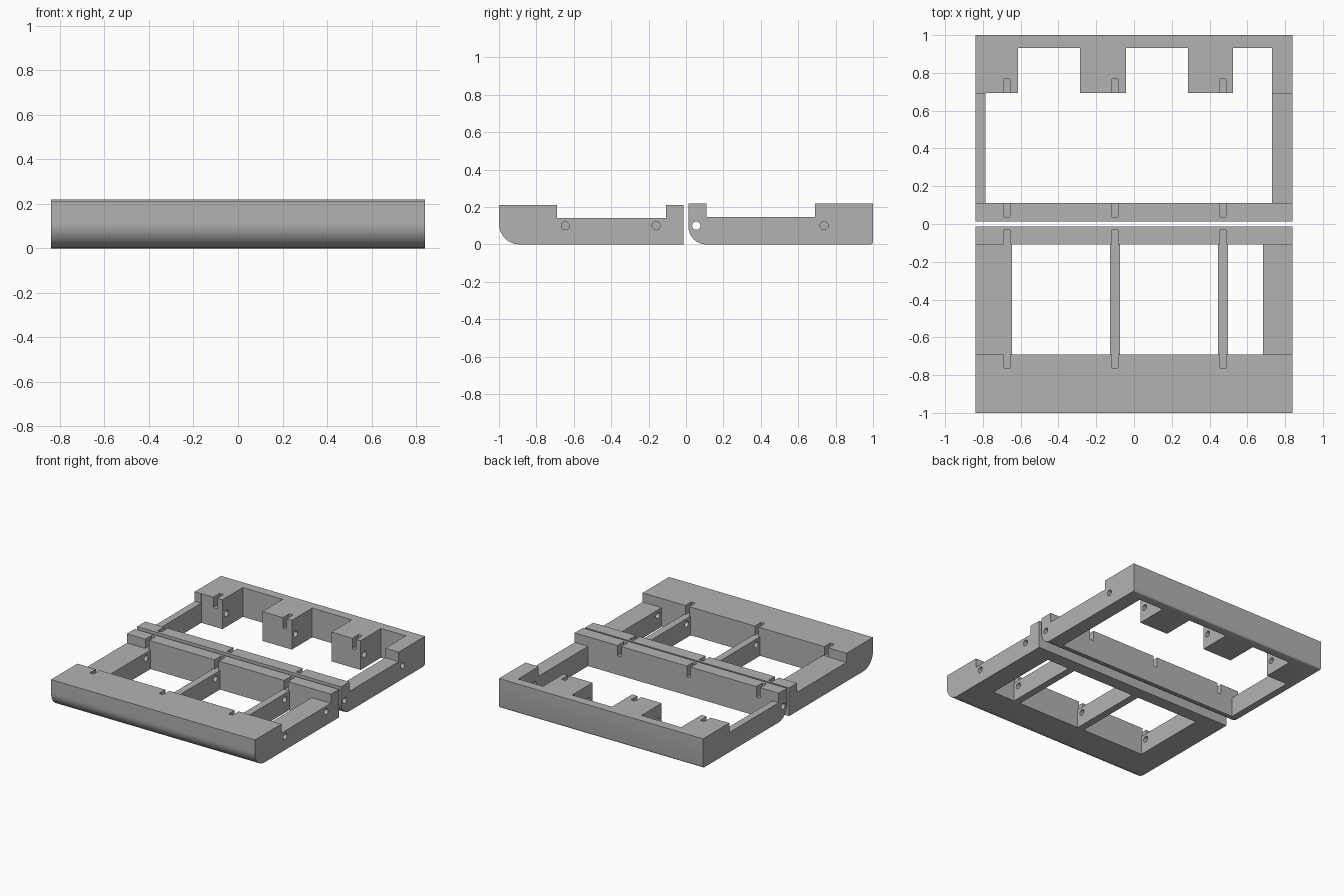
import bpy, bmesh, math

if "Cube" in bpy.data.objects:
    bpy.data.objects.remove(bpy.data.objects["Cube"])

grey = bpy.data.materials.new("plain grey")
grey.diffuse_color = (0.45, 0.45, 0.45, 1)
grey.use_nodes = True
grey.node_tree.nodes["Principled BSDF"].inputs["Base Color"].default_value = grey.diffuse_color

HALF = 0.84                      # half width of both frames
SLOTS = (-0.672, -0.10, 0.472)   # x centres of the rail slots


def new_object(name, bm):
    bmesh.ops.recalc_face_normals(bm, faces=bm.faces)
    mesh = bpy.data.meshes.new(name)
    bm.to_mesh(mesh)
    bm.free()
    ob = bpy.data.objects.new(name, mesh)
    bpy.context.collection.objects.link(ob)
    return ob


def arc(cy, cz, r, a0, a1, n=12):
    """Points of a rounded corner in the side profile."""
    return [(cy + r * math.cos(math.radians(a0 + (a1 - a0) * i / n)),
             cz + r * math.sin(math.radians(a0 + (a1 - a0) * i / n))) for i in range(n + 1)]


def extrude_x(name, profile, x0, x1):
    bm = bmesh.new()
    face = bm.faces.new([bm.verts.new((x0, y, z)) for y, z in profile])
    geom = bmesh.ops.extrude_face_region(bm, geom=[face])["geom"]
    bmesh.ops.translate(bm, vec=(x1 - x0, 0, 0),
                        verts=[v for v in geom if isinstance(v, bmesh.types.BMVert)])
    return new_object(name, bm)


def box(x0, x1, y0, y1, z0=-0.1, z1=0.4):
    return extrude_x("cutter", [(y0, z0), (y1, z0), (y1, z1), (y0, z1)], x0, x1)


def rod(y, z, r, x0, x1):
    return extrude_x("cutter", arc(y, z, r, 0, 345, 23), x0, x1)


def cut(ob, cutters):
    for c in cutters:
        mod = ob.modifiers.new("cut", 'BOOLEAN')
        mod.operation, mod.solver, mod.object = 'DIFFERENCE', 'EXACT', c
        bpy.context.view_layer.objects.active = ob
        bpy.ops.object.modifier_apply(modifier=mod.name)
        bpy.data.objects.remove(c)


def finish(ob):
    ob.data.materials.clear()
    ob.data.materials.append(grey)
    bpy.ops.object.select_all(action='DESELECT')
    ob.select_set(True)
    bpy.context.view_layer.objects.active = ob
    bpy.ops.object.shade_smooth_by_angle(angle=math.radians(30))


# Front frame: stepped side profile with a large rounded lower edge
front = extrude_x("front_frame", arc(-0.89, 0.11, 0.11, 180, 270) + [
    (-0.013, 0), (-0.013, 0.21), (-0.108, 0.21), (-0.108, 0.142),
    (-0.69, 0.142), (-0.69, 0.21), (-1.0, 0.21)], -HALF, HALF)
# three openings, leaving two thin dividers
cut(front, [box(a, b, -0.69, -0.108) for a, b in
            ((-0.645, -0.127), (-0.073, 0.445), (0.498, 0.683))])
# slots in both rails
cut(front, [box(x - 0.016, x + 0.016, a, b, 0.1425)
            for x in SLOTS for a, b in ((-0.762, -0.68), (-0.12, -0.033))])
# rod holes, blind at the left wall
cut(front, [rod(y, 0.1, 0.022, -0.75, 1) for y in (-0.645, -0.16)])
finish(front)

# Back frame: stepped side profile, rounded towards the gap
back = extrude_x("back_frame", arc(0.108, 0.095, 0.095, 180, 270) +
                 arc(0.985, 0.015, 0.015, 270, 360, 4) + [
    (1.0, 0.218), (0.69, 0.218), (0.69, 0.147),
    (0.11, 0.147), (0.11, 0.218), (0.013, 0.218)], -HALF, HALF)
# large opening, then bays between the blocks
cut(back, [box(-0.787, 0.73, 0.11, 0.693)])
cut(back, [box(a, b, 0.65, 0.932) for a, b in
           ((-0.613, -0.285), (-0.042, 0.285), (0.525, 0.73))])
# slots in the rail and the blocks
cut(back, [box(x - 0.016, x + 0.016, a, b, 0.14)
           for x in SLOTS for a, b in ((0.036, 0.13), (0.68, 0.768))])
# hinge hole right through, rod hole blind at the left
cut(back, [rod(0.055, 0.1, 0.022, -1, 1), rod(0.738, 0.1, 0.022, -0.75, 1)])
finish(back)
